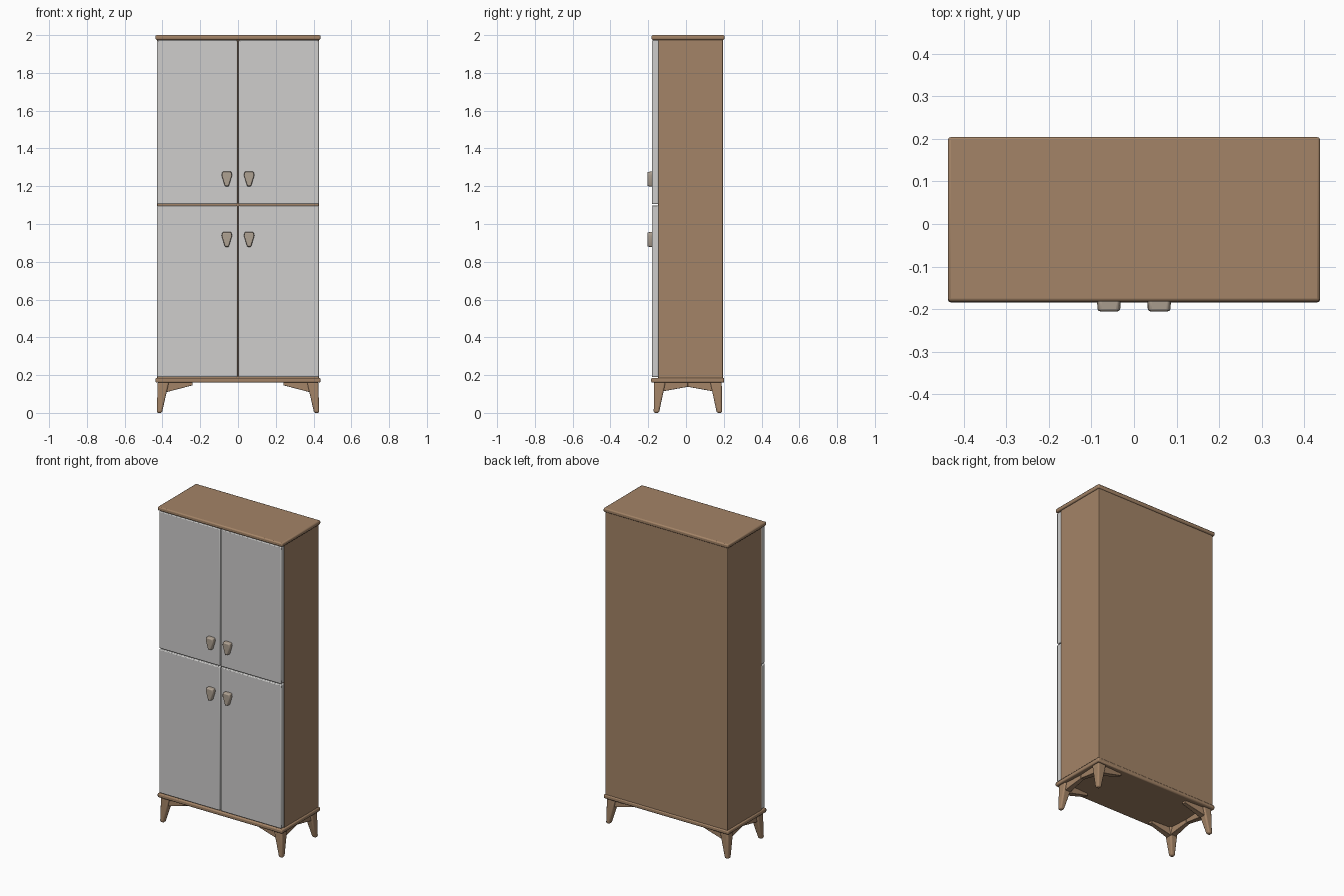
import bpy, bmesh

cube = bpy.data.objects.get("Cube")
if cube:
    bpy.data.objects.remove(cube, do_unlink=True)

MID_Y = 0.01  # depth centre of the carcass


def material(name, rgb):
    m = bpy.data.materials.new(name)
    m.use_nodes = True
    m.diffuse_color = (*rgb, 1)
    bsdf = m.node_tree.nodes["Principled BSDF"]
    bsdf.inputs["Base Color"].default_value = (*rgb, 1)
    bsdf.inputs["Roughness"].default_value = 0.7
    return m


wood = material("warm wood", (0.37, 0.23, 0.135))
white = material("off white paint", (0.62, 0.615, 0.605))
taupe = material("pale taupe", (0.43, 0.36, 0.29))


def loft(name, lower, upper, mat, bevel=0.0, segments=2):
    """Solid between two matching polygon outlines."""
    bm = bmesh.new()
    a = [bm.verts.new(p) for p in lower]
    b = [bm.verts.new(p) for p in upper]
    bm.faces.new(a)
    bm.faces.new(b)
    for i in range(len(a)):
        j = (i + 1) % len(a)
        bm.faces.new((a[i], a[j], b[j], b[i]))
    bmesh.ops.recalc_face_normals(bm, faces=bm.faces)
    mesh = bpy.data.meshes.new(name)
    bm.to_mesh(mesh)
    bm.free()
    ob = bpy.data.objects.new(name, mesh)
    bpy.context.collection.objects.link(ob)
    mesh.materials.append(mat)
    if bevel:
        mod = ob.modifiers.new("soft edges", "BEVEL")
        mod.width, mod.segments = bevel, segments
    bpy.ops.object.select_all(action="DESELECT")
    ob.select_set(True)
    bpy.context.view_layer.objects.active = ob
    bpy.ops.object.shade_smooth_by_angle(angle=0.7)
    return ob


def rect(x0, x1, y0, y1, z):
    return [(x0, y0, z), (x1, y0, z), (x1, y1, z), (x0, y1, z)]


def box(name, x, y, z, mat, bevel):
    return loft(name, rect(*x, *y, z[0]), rect(*x, *y, z[1]), mat, bevel)


# Carcass with overhanging top and base boards
box("cabinet_body", (-0.428, 0.428), (-0.147, 0.196), (0.18, 1.98), wood, 0.003)
box("top_board", (-0.437, 0.437), (-0.182, 0.204), (1.975, 2.0), wood, 0.007)
box("base_board", (-0.437, 0.437), (-0.184, 0.202), (0.16, 0.186), wood, 0.007)

for side, s in (("left", 1), ("right", -1)):
    # Doors, separated by narrow gaps
    for level, z in (("lower", (0.189, 1.099)), ("upper", (1.105, 1.973))):
        x = sorted((s * 0.003, s * 0.428))
        box(f"{level}_{side}_door", x, (-0.18, -0.145), z, white, 0.005)

    # Tapered handles, wide at the top
    for level, z in (("lower", 0.878), ("upper", 1.198)):
        cx = s * 0.059
        shape = [(-0.01, 0), (0.01, 0), (0.028, 0.06), (0.024, 0.08),
                 (-0.024, 0.08), (-0.028, 0.06)]
        outline = [[(cx + px * k, y, z + 0.04 + (pz - 0.04) * k) for px, pz in shape]
                   for y, k in ((-0.176, 1), (-0.205, 0.94))]
        loft(f"{level}_{side}_handle", *outline, taupe, 0.006, 3)

    for end, t in (("back", 1), ("front", -1)):
        def y(v):
            return MID_Y + t * v

        # Splayed leg
        loft(f"{end}_{side}_leg",
             rect(s * 0.403, s * 0.43, y(0.153), y(0.181), 0),
             rect(s * 0.365, s * 0.425, y(0.118), y(0.179), 0.165), wood, 0.009, 3)

        # Braces running from the leg along the width and the depth
        def brace(name, start, end_pt, low, tip, axis):
            sections = []
            for pos, z, half in ((start, low, 0.02), (end_pt, tip, 0.012)):
                pts = []
                for off, h in ((-half, z), (half, z), (half, 0.165), (-half, 0.165)):
                    if axis == "x":
                        pts.append((s * pos, y(0.15 + off), h))
                    else:
                        pts.append((s * (0.396 + off), y(pos), h))
                sections.append(pts)
            loft(name, *sections, wood, 0.002)

        brace(f"{end}_{side}_width_brace", 0.39, 0.24, 0.107, 0.146, "x")
        brace(f"{end}_{side}_depth_brace", 0.145, 0.0, 0.112, 0.138, "y")
